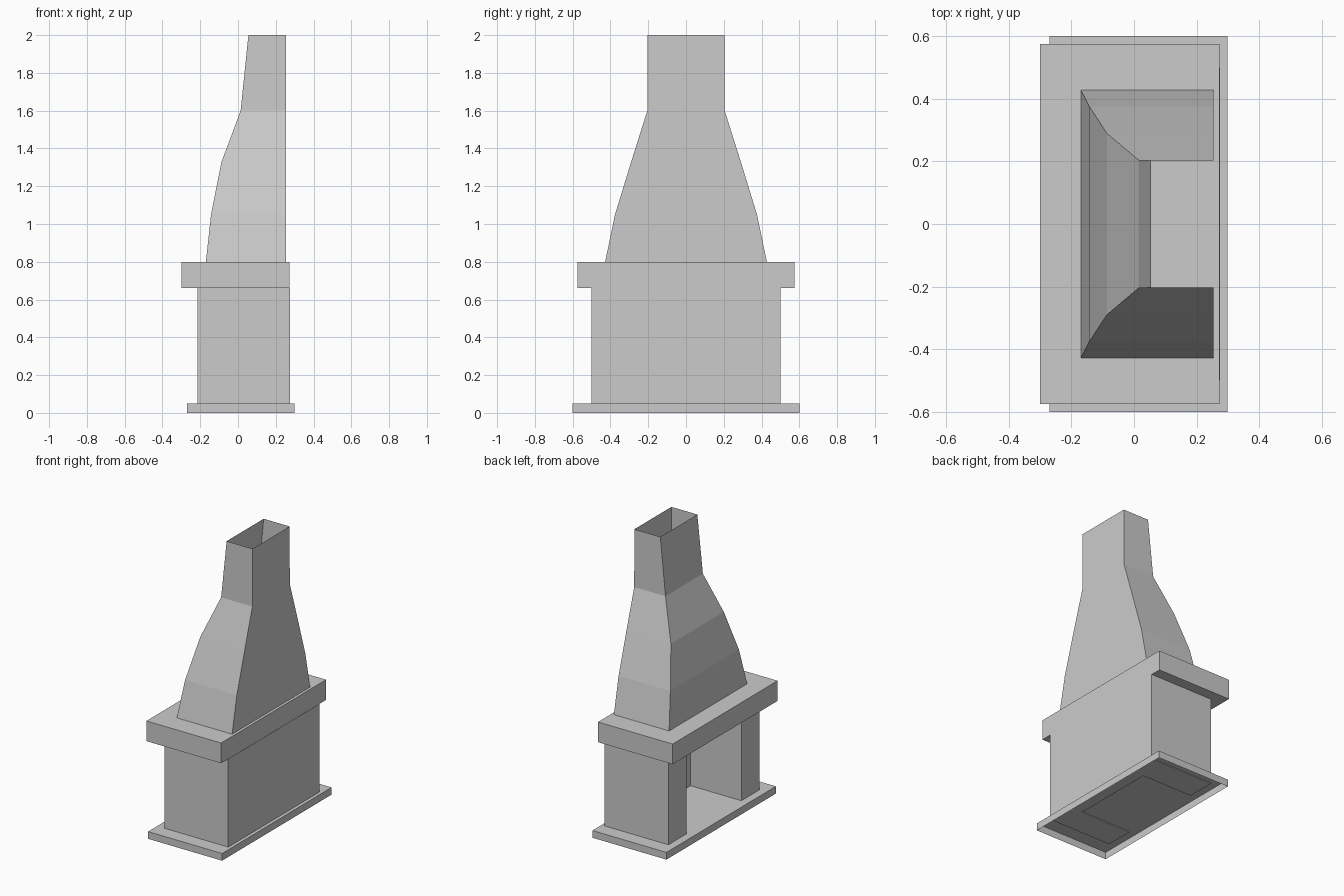
import bpy, bmesh

if "Cube" in bpy.data.objects:
    bpy.data.objects.remove(bpy.data.objects["Cube"])


def loft(name, rings, cap_bottom=True, cap_top=True):
    """Skin a stack of matching (z, outline) rings, optionally capping the ends."""
    bm = bmesh.new()
    loops = [[bm.verts.new((x, y, z)) for x, y in pts] for z, pts in rings]
    n = len(loops[0])
    for a, b in zip(loops, loops[1:]):
        for i in range(n):
            j = (i + 1) % n
            bm.faces.new((a[i], a[j], b[j], b[i]))
    if cap_bottom:
        bm.faces.new(loops[0][::-1])
    if cap_top:
        bm.faces.new(loops[-1])
    mesh = bpy.data.meshes.new(name)
    bm.to_mesh(mesh)
    bm.free()
    obj = bpy.data.objects.new(name, mesh)
    bpy.context.collection.objects.link(obj)
    return obj


def rect(x0, x1, y):
    return [(x0, -y), (x1, -y), (x1, y), (x0, y)]


# Hearth slab, hollow underneath
slab = rect(-0.27, 0.298, 0.6)
loft("hearth_slab", [(0, slab), (0.05, slab)], cap_bottom=False)

# C-shaped firebox walls, open towards -x
walls = [(-0.215, -0.5), (0.275, -0.5), (0.275, 0.5), (-0.215, 0.5),
         (-0.215, 0.3), (0.175, 0.3), (0.175, -0.3), (-0.215, -0.3)]
loft("firebox_walls", [(0.045, walls), (0.66, walls)])

# Thick mantel shelf
shelf = rect(-0.3, 0.273, 0.575)
loft("mantel_shelf", [(0.66, shelf), (0.8, shelf)])

# Tapering chimney hood with a straight back and open flue: z, front x, half width
sections = [(0.8, -0.17, 0.428), (1.05, -0.143, 0.376), (1.33, -0.087, 0.29),
            (1.6, 0.014, 0.205), (2.0, 0.055, 0.203)]
loft("chimney_hood", [(z, rect(x, 0.254, y)) for z, x, y in sections],
     cap_bottom=False, cap_top=False)
